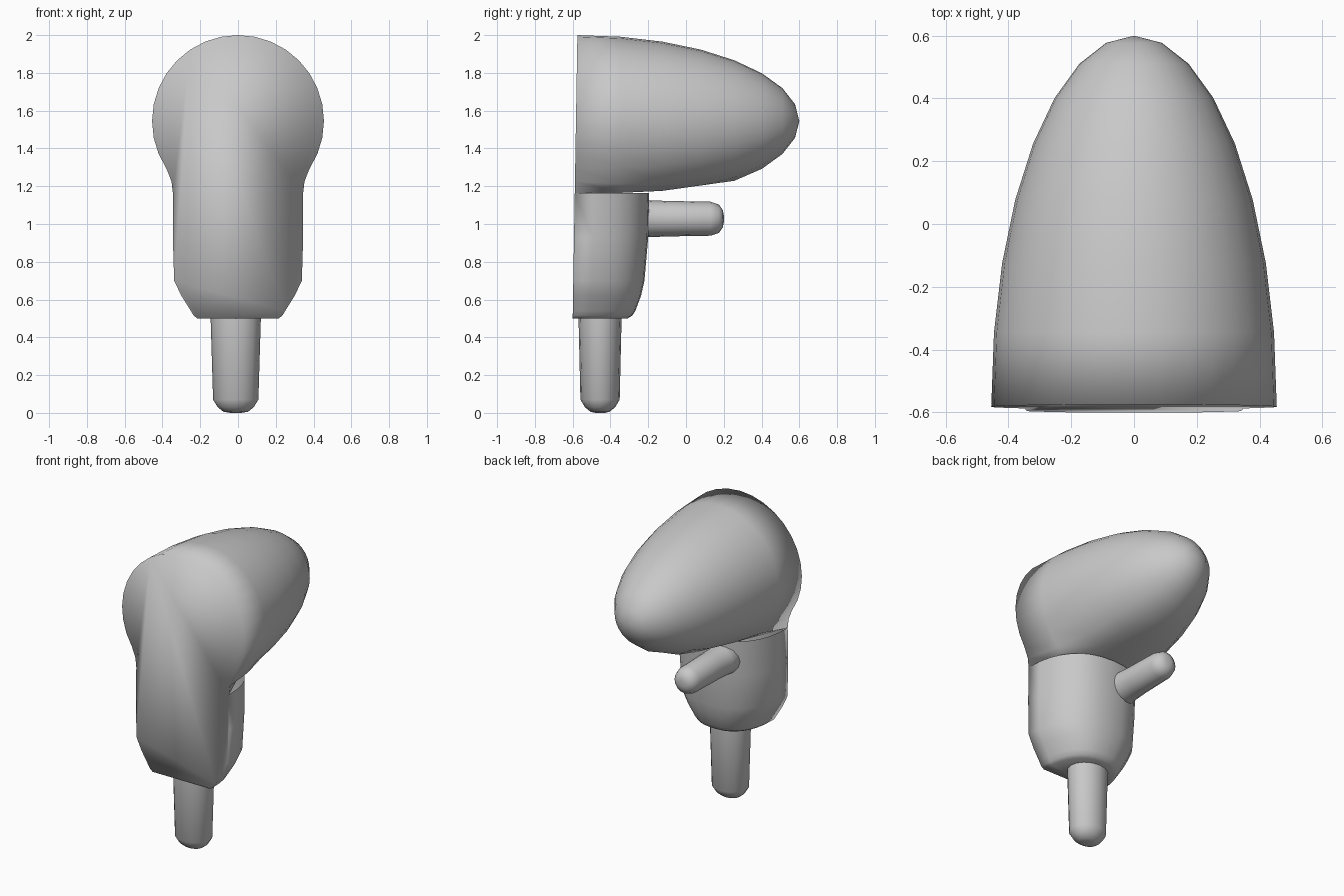
import bpy, bmesh
from math import sin, cos, pi, radians, sqrt

if "Cube" in bpy.data.objects:
    bpy.data.objects.remove(bpy.data.objects["Cube"])

grey = bpy.data.materials.new("plain grey")
grey.use_nodes = True
grey.diffuse_color = (0.58, 0.58, 0.58, 1)
grey.node_tree.nodes["Principled BSDF"].inputs["Base Color"].default_value = (0.58, 0.58, 0.58, 1)


def finish(bm, name):
    bmesh.ops.remove_doubles(bm, verts=bm.verts, dist=0.0005)
    bmesh.ops.recalc_face_normals(bm, faces=bm.faces)
    for f in bm.faces:
        f.smooth = True
    me = bpy.data.meshes.new(name)
    bm.to_mesh(me)
    bm.free()
    me.materials.append(grey)
    ob = bpy.data.objects.new(name, me)
    bpy.context.collection.objects.link(ob)
    return ob


def bridge(bm, a, b, closed=True):
    n = len(a)
    for i in range(n if closed else n - 1):
        j = (i + 1) % n
        bm.faces.new((a[i], a[j], b[j], b[i]))


def front_y(z):
    return -0.6 + (z - 0.5) / 60


# Domed head and rounded body share one flat front face
bm = bmesh.new()
CZ, R, LENGTH, JOIN, HALF = 1.545, 0.455, 1.175, 1.165, 0.345


def head_ring(phi):
    y = -0.575 + LENGTH * sin(phi)
    r = R * cos(phi)
    floor = JOIN + max(0, (y + 0.2) * 0.14)
    flare = max(0, 1 - sin(phi) / 0.35)
    flared = ((0.352, 1.225), (HALF, JOIN), (0, JOIN))
    half = []
    for k in range(12):
        a = radians(90 - 11.25 * k)
        half.append((r * cos(a), CZ + r * sin(a)))
    for deg, (fx, fz) in zip((-50, -68, -90), flared):
        a = radians(deg)
        x, z = r * cos(a), max(floor, CZ + r * sin(a))
        half.append((x + (fx - x) * flare, z + (fz - z) * flare))
    pts = half + [(-x, z) for x, z in half[-2:0:-1]]
    return [bm.verts.new((x, front_y(z) if phi == 0 else y, z)) for x, z in pts]


rings = [head_ring(i * pi / 16) for i in range(8)]
for a, b in zip(rings, rings[1:]):
    bridge(bm, a, b)
tip = bm.verts.new((0, -0.575 + LENGTH, CZ))
last = rings[-1]
for i, v in enumerate(last):
    bm.faces.new((v, last[(i + 1) % len(last)], tip))

# Body: D-shaped sections as height, half width, back depth
levels = [(JOIN, HALF, -0.195), (0.93, HALF, -0.2), (0.7, 0.338, -0.22),
          (0.62, 0.3, -0.238), (0.54, 0.25, -0.268), (0.515, 0.235, -0.285),
          (0.5, 0.215, -0.31)]
sections = []
for z, w, back in levels:
    sec = []
    for k in range(17):
        c, s = cos(pi * k / 16), max(0, sin(pi * k / 16))
        x = w * abs(c) ** 0.85 * (1 if c > 0 else -1)
        y = front_y(z) + (back - front_y(z)) * s ** 0.85 if 0 < k < 16 else front_y(z)
        sec.append(bm.verts.new((x, y, z)))
    sections.append(sec)
for a, b in zip(sections, sections[1:]):
    bridge(bm, a, b, closed=False)
bm.faces.new(sections[-1])

# Flat front: head rim, then down one side of the body and up the other
rim = rings[0]
right_side = [s[0] for s in sections[1:]]
left_side = [s[-1] for s in sections[1:]]
bm.faces.new(rim[:14] + right_side + left_side[::-1] + rim[15:])
finish(bm, "head_and_body")


# Round tapered pins, lofted from rings
def pin(name, rows, place, sides=16):
    bm = bmesh.new()
    loops = []
    for d, ra, rb in rows:
        loops.append([bm.verts.new(place(ra * cos(2 * pi * k / sides),
                                         rb * sin(2 * pi * k / sides), d))
                      for k in range(sides)])
    for a, b in zip(loops, loops[1:]):
        bridge(bm, a, b)
    bm.faces.new(loops[0])
    bm.faces.new(loops[-1])
    return finish(bm, name)


pin("bottom_stem",
    [(0.56, 0.135, 0.115), (0.5, 0.133, 0.114), (0.07, 0.12, 0.104),
     (0.03, 0.095, 0.08), (0.006, 0.065, 0.05), (0, 0.03, 0.025)],
    lambda u, v, d: (-0.012 + u, -0.455 + v, d))
pin("back_peg",
    [(-0.34, 0.12, 0.115), (-0.2, 0.1, 0.098), (-0.1, 0.093, 0.094),
     (0.13, 0.088, 0.09), (0.175, 0.073, 0.075), (0.195, 0.045, 0.045), (0.2, 0.02, 0.02)],
    lambda u, v, d: (-0.11 + u, d, 1.028 + v))
